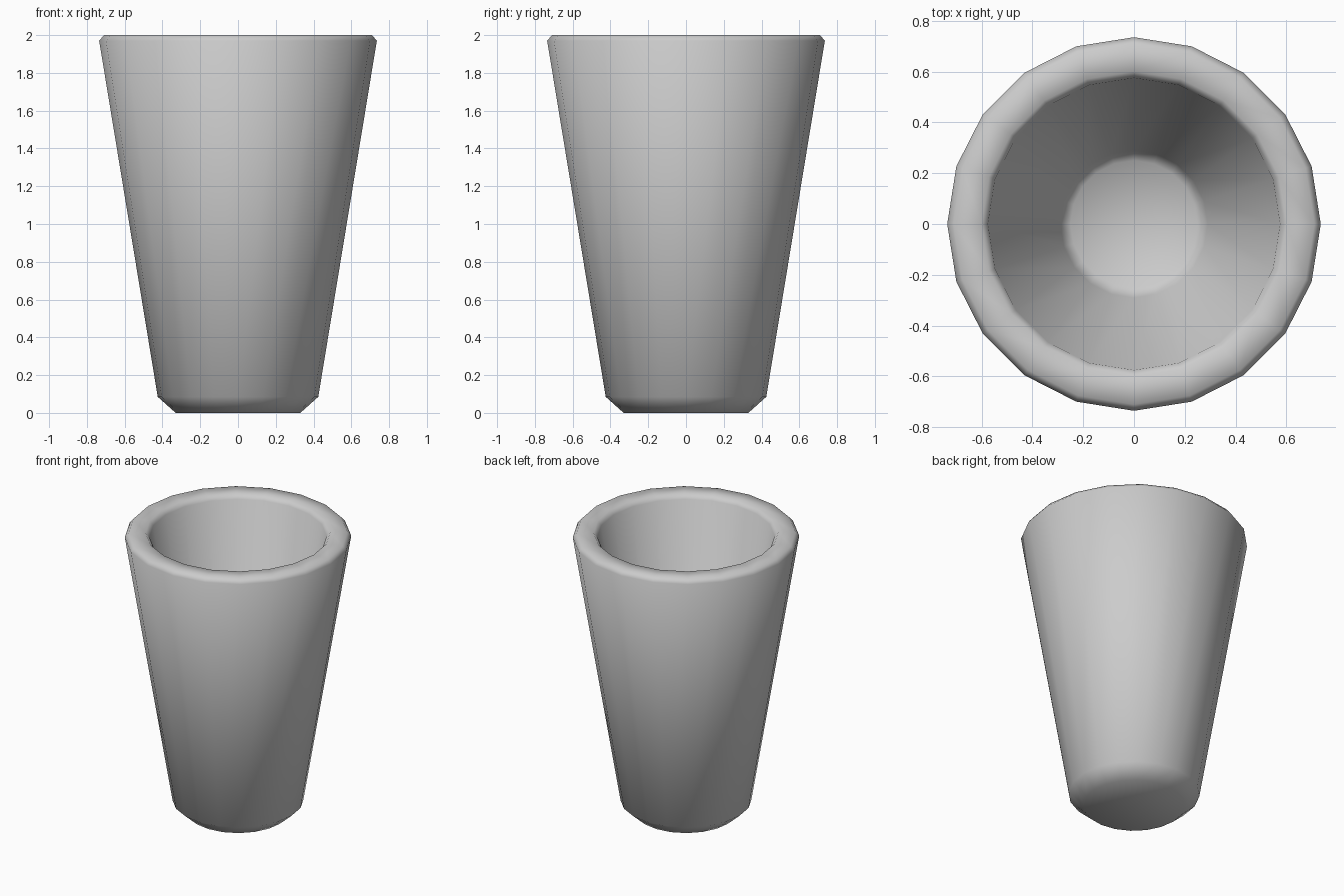
import bpy, bmesh, math

if "Cube" in bpy.data.objects:
    bpy.data.objects.remove(bpy.data.objects["Cube"])

SIDES = 20


def lathe(name, profile, sides):
    """Revolve an (radius, height) profile around z; zero radius makes a pole."""
    bm = bmesh.new()
    rings = []
    for r, z in profile:
        if r == 0:
            rings.append([bm.verts.new((0, 0, z))] * sides)
        else:
            rings.append([bm.verts.new((r * math.cos(a), r * math.sin(a), z))
                          for a in (2 * math.pi * i / sides for i in range(sides))])
    for low, high in zip(rings, rings[1:]):
        for i in range(sides):
            j = (i + 1) % sides
            corners = dict.fromkeys((low[i], low[j], high[j], high[i]))
            bm.faces.new(list(corners)).smooth = True
    bmesh.ops.recalc_face_normals(bm, faces=bm.faces)
    mesh = bpy.data.meshes.new(name)
    bm.to_mesh(mesh)
    bm.free()
    obj = bpy.data.objects.new(name, mesh)
    bpy.context.collection.objects.link(obj)
    return obj


# Thick tapered cup: base, chamfered foot, outer wall, rim, inner wall, floor
lathe("cup", [
    (0, 0), (0.33, 0), (0.425, 0.085),
    (0.735, 1.97), (0.71, 2.0),
    (0.60, 2.0), (0.575, 1.97),
    (0.29, 0.20), (0.25, 0.16), (0, 0.16),
], SIDES)
